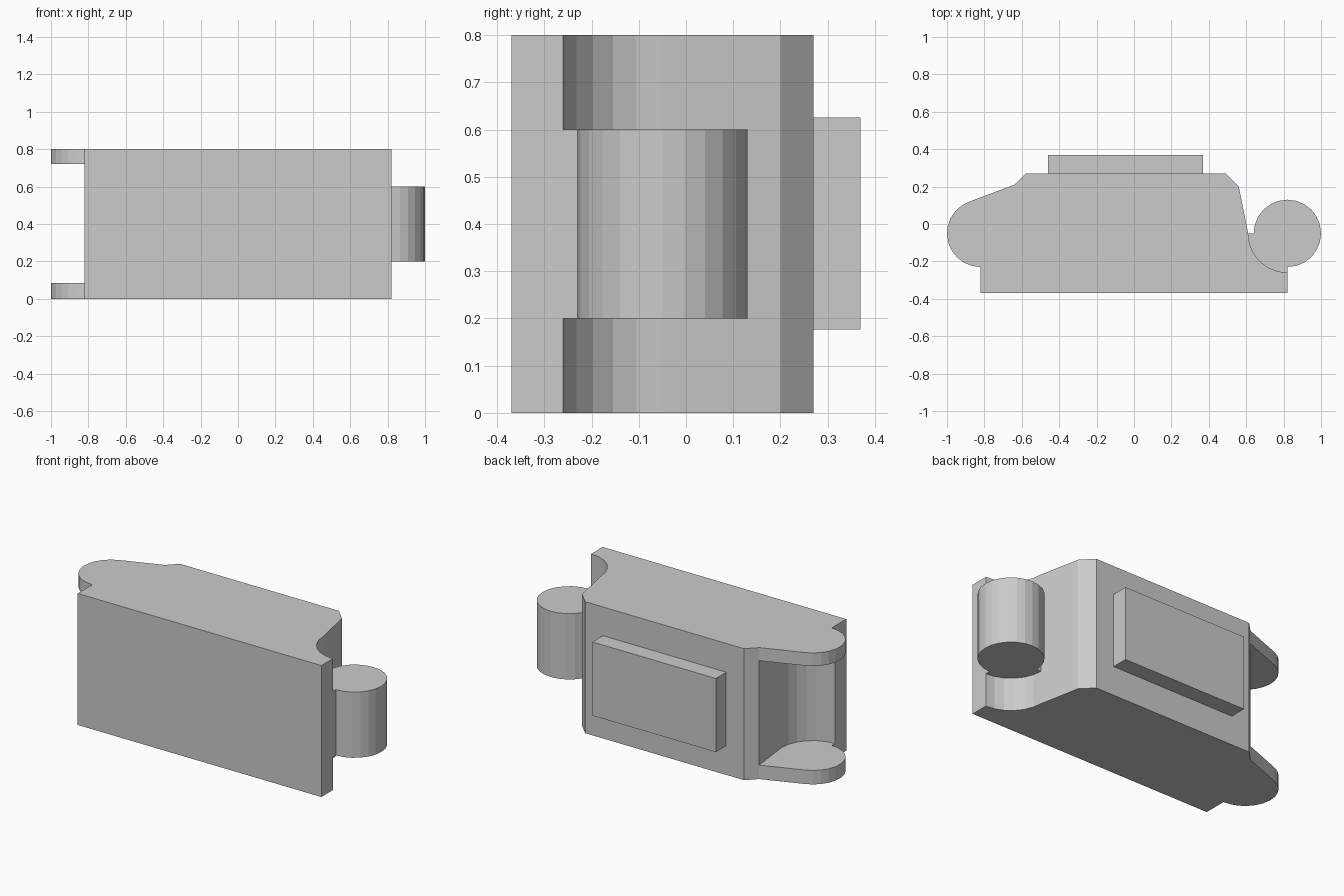
import bpy, bmesh
from math import radians, cos, sin

if "Cube" in bpy.data.objects:
    bpy.data.objects.remove(bpy.data.objects["Cube"])

PIVOT_X, PIVOT_Y = 0.82, -0.05
R_PIN, R_GAP = 0.18, 0.21


def arc(cx, r, a0, a1, steps):
    """Points on an arc around a hinge axis, angles in degrees."""
    return [(cx + r * cos(radians(a0 + (a1 - a0) * i / steps)),
             PIVOT_Y + r * sin(radians(a0 + (a1 - a0) * i / steps)))
            for i in range(steps + 1)]


def prism(name, outline, z0, z1):
    """Extrude a top-view outline between two heights."""
    bm = bmesh.new()
    face = bm.faces.new([bm.verts.new((x, y, z0)) for x, y in outline])
    top = bmesh.ops.extrude_face_region(bm, geom=[face])
    verts = [v for v in top["geom"] if isinstance(v, bmesh.types.BMVert)]
    bmesh.ops.translate(bm, verts=verts, vec=(0, 0, z1 - z0))
    bmesh.ops.recalc_face_normals(bm, faces=bm.faces)
    mesh = bpy.data.meshes.new(name)
    bm.to_mesh(mesh)
    bm.free()
    obj = bpy.data.objects.new(name, mesh)
    bpy.context.collection.objects.link(obj)
    return obj


# Right side and back of the link: concave knuckle clearance, then chamfers
right_back = ([(-0.82, -0.37), (0.82, -0.37)]
              + arc(PIVOT_X, R_GAP, 270, 180, 6)
              + [(0.56, 0.20), (0.49, 0.27), (-0.58, 0.27), (-0.64, 0.21)])

# Left ends: rounded hinge ear, or concave socket between the ears
ear_end = arc(-PIVOT_X, R_PIN, 110, 270, 11)
socket_end = arc(-PIVOT_X, R_GAP, 0, -90, 6)

# Body stacked as lower ear layer, socketed middle, upper ear layer
ears, socket = right_back + ear_end, right_back + socket_end
Z_LOW, Z_HIGH, HEIGHT = 0.085, 0.72, 0.80
body = prism("link_body", socket, Z_LOW, Z_HIGH)
lower = prism("lower_ear_layer", ears, 0, Z_LOW)
upper = prism("upper_ear_layer", ears, Z_HIGH, HEIGHT)

# Weld the layers into one clean solid
for layer in (lower, upper):
    mod = body.modifiers.new("join_" + layer.name, 'BOOLEAN')
    mod.operation, mod.solver, mod.object = 'UNION', 'EXACT', layer
bpy.context.view_layer.update()
solid = bpy.data.meshes.new_from_object(
    body.evaluated_get(bpy.context.evaluated_depsgraph_get()))
body.modifiers.clear()
body.data = solid
for layer in (lower, upper):
    bpy.data.objects.remove(layer)

# Knuckle on the right, with its web filling the clearance quarter
knuckle = (arc(PIVOT_X, R_PIN, -90, 180, 18)
           + arc(PIVOT_X, R_GAP, 180, 270, 6))
prism("hinge_knuckle", knuckle, 0.20, 0.60)

# Raised pad on the back
prism("back_pad", [(-0.46, 0.27), (0.37, 0.27), (0.37, 0.37), (-0.46, 0.37)],
      0.177, 0.625)
